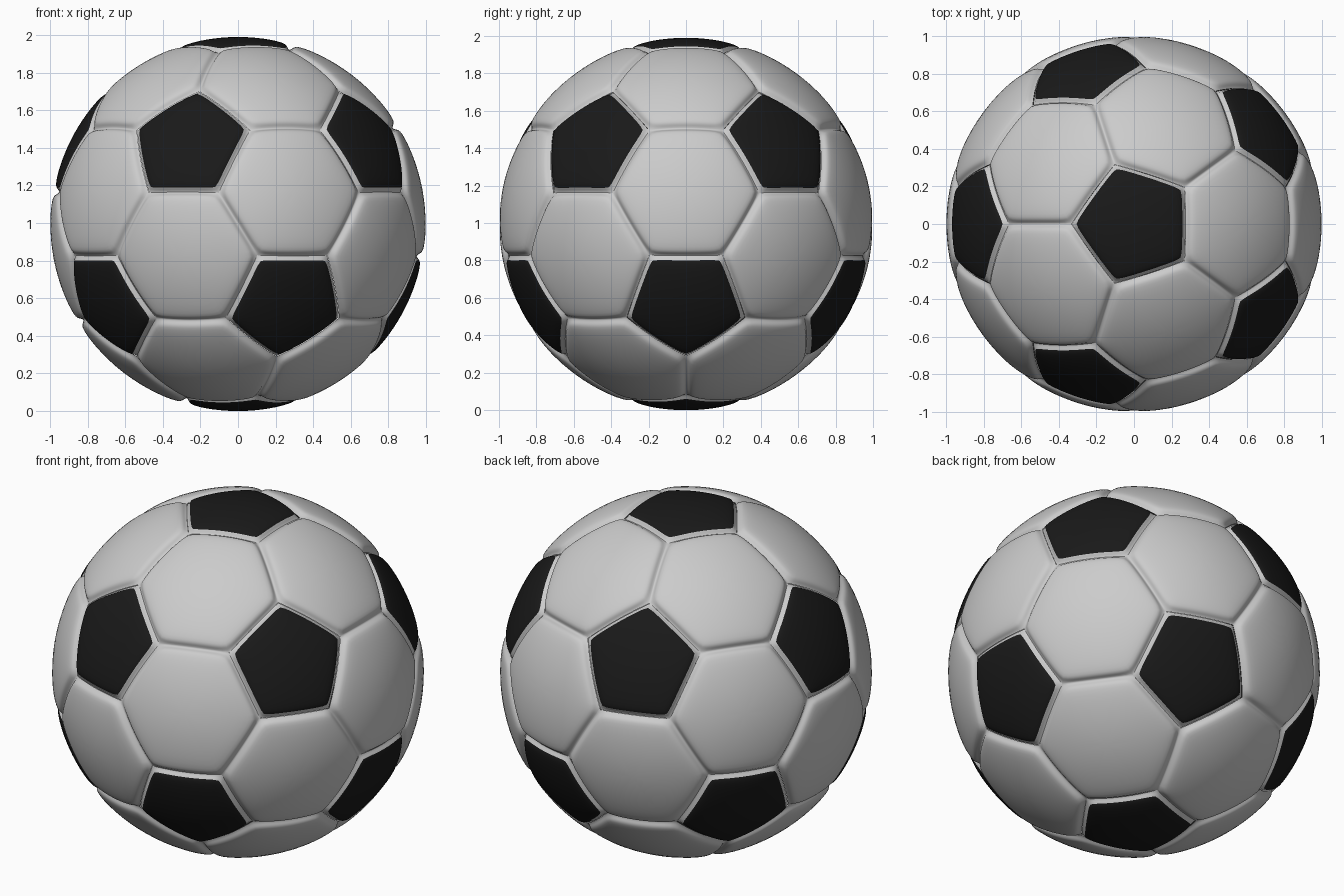
import bpy, bmesh, math
from mathutils import Vector

if "Cube" in bpy.data.objects:
    bpy.data.objects.remove(bpy.data.objects["Cube"])

CENTRE_Z = 0.995
SEGS = 12                     # divisions along every panel edge
# seam cross-section: (distance from seam, depth below the sphere)
SEAM = [(0, .030), (.006, .027), (.012, .020), (.016, .0155), (.020, .0115),
        (.026, .0075), (.034, .0045), (.048, .0022), (.07, .0008), (.10, 0)]
BLACK_FROM = .020             # black starts this far inside the seam


def panel(corners, radius, outer, inner):
    """Bulged panel: rings shrink from the seam to the middle."""
    mid = sum(corners, Vector()) / len(corners)
    apothem = ((corners[0] + corners[1]) / 2 - mid).length
    rings = [(1 - d / apothem, depth, d) for d, depth in SEAM]
    t_last = rings[-1][0]
    rings += [(t_last * k, 0, 1) for k in (.8, .6, .4, .2)]
    count = len(corners) * SEGS

    def ring_points(t, depth, d):
        pts = []
        for i in range(count):
            a, b = corners[i // SEGS], corners[(i // SEGS + 1) % len(corners)]
            f = (i % SEGS) / SEGS
            u = abs(2 * f - 1)
            s = t * (1 - .025 * min(d / .016, 1) * u ** 8)   # softened corners
            pts.append(mid.lerp(a.lerp(b, f), s).normalized() * (radius - depth))
        return pts

    loops = [ring_points(*r) for r in rings]
    for k in range(len(loops) - 1):
        bm = outer if rings[k][2] < BLACK_FROM else inner
        va = [bm.verts.new(p) for p in loops[k]]
        vb = [bm.verts.new(p) for p in loops[k + 1]]
        for i in range(count):
            j = (i + 1) % count
            bm.faces.new((va[i], va[j], vb[j], vb[i]))
    # centre fan
    va = [inner.verts.new(p) for p in loops[-1]]
    c = inner.verts.new(mid.normalized() * radius)
    for i in range(count):
        inner.faces.new((va[i], va[(i + 1) % count], c))


def finish(bm, name):
    bmesh.ops.remove_doubles(bm, verts=bm.verts[:], dist=1e-4)
    me = bpy.data.meshes.new(name)
    bm.to_mesh(me)
    bm.free()
    for p in me.polygons:
        p.use_smooth = True
    ob = bpy.data.objects.new(name, me)
    ob.location.z = CENTRE_Z
    bpy.context.collection.objects.link(ob)
    return ob


# icosahedron directions: two poles and two staggered rings of five
def ring(z, start):
    r = math.sqrt(1 - z * z)
    return [Vector((r * math.cos(math.radians(start + 72 * k)),
                    r * math.sin(math.radians(start + 72 * k)), z)) for k in range(5)]


h = 1 / math.sqrt(5)
top, bottom = Vector((0, 0, 1)), Vector((0, 0, -1))
up, low = ring(h, 36), ring(-h, 0)
points = [top, bottom] + up + low
triangles = []
for k in range(5):
    n = (k + 1) % 5
    triangles += [(top, up[k], up[n]), (bottom, low[n], low[k]),
                  (low[k], low[n], up[k]), (up[k], low[n], up[n])]

white, black = bmesh.new(), bmesh.new()

# hexagon panels: one per icosahedron face
for a, b, c in triangles:
    hexagon = []
    for p, q in ((a, b), (b, c), (c, a)):
        hexagon += [(2 * p + q) / 3, (p + 2 * q) / 3]
    panel(hexagon, .9985, white, white)

# pentagon panels: one per icosahedron corner
for v in points:
    near = [p for p in points if .1 < (p - v).length < 1.2]
    x = (near[0] - v * near[0].dot(v)).normalized()
    y = v.cross(x)
    near.sort(key=lambda p: math.atan2(p.dot(y), p.dot(x)))
    panel([(2 * v + p) / 3 for p in near], .9955, white, black)

finish(white, "white_panels")
patches = finish(black, "black_panels")
mat = bpy.data.materials.new("black")
mat.diffuse_color = (.01, .01, .01, 1)
mat.use_nodes = True
mat.node_tree.nodes["Principled BSDF"].inputs["Base Color"].default_value = mat.diffuse_color
patches.data.materials.append(mat)
